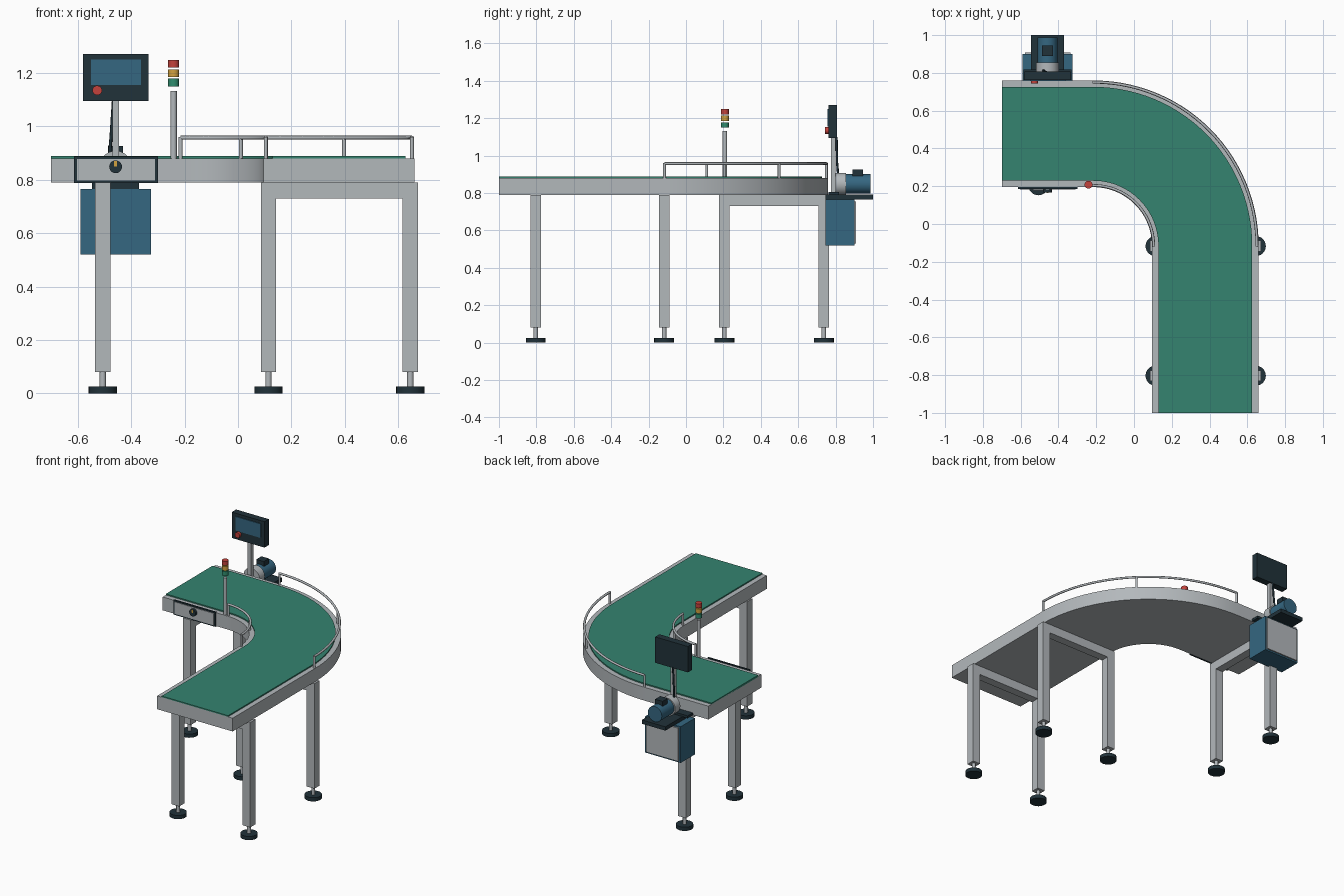
import bpy, bmesh, math
from mathutils import Vector

if "Cube" in bpy.data.objects:
    bpy.data.objects.remove(bpy.data.objects["Cube"])


def material(name, rgb):
    m = bpy.data.materials.new(name)
    m.diffuse_color = (*rgb, 1)
    m.use_nodes = True
    m.node_tree.nodes["Principled BSDF"].inputs["Base Color"].default_value = m.diffuse_color
    return m


STEEL = material("light steel", (0.45, 0.48, 0.50))
BELT = material("belt green", (0.035, 0.23, 0.16))
DARK = material("dark slate", (0.015, 0.032, 0.042))
BLUE = material("machine blue", (0.035, 0.135, 0.22))
RED = material("signal red", (0.55, 0.055, 0.045))
AMBER = material("signal amber", (0.65, 0.36, 0.05))
LAMP = material("signal green", (0.03, 0.27, 0.16))

CX, CY = -0.215, -0.115      # centre of the bend
R_IN, R_OUT = 0.31, 0.875    # frame radii


def finish(name, bm, mat, smooth=False):
    bmesh.ops.recalc_face_normals(bm, faces=bm.faces)
    me = bpy.data.meshes.new(name)
    bm.to_mesh(me)
    bm.free()
    me.materials.append(mat)
    ob = bpy.data.objects.new(name, me)
    bpy.context.collection.objects.link(ob)
    if smooth:
        bpy.ops.object.select_all(action='DESELECT')
        bpy.context.view_layer.objects.active = ob
        ob.select_set(True)
        bpy.ops.object.shade_smooth_by_angle(angle=math.radians(35))
    return ob


def box(name, x, y, z, mat):
    """Box from (min, max) pairs."""
    bm = bmesh.new()
    bmesh.ops.create_cube(bm, size=1)
    for v in bm.verts:
        v.co = [(r[0] + r[1]) / 2 + c * (r[1] - r[0]) for c, r in zip(v.co, (x, y, z))]
    return finish(name, bm, mat)


def rod(name, a, b, r, mat, sides=20):
    """Cylinder from point a to point b."""
    a, b = Vector(a), Vector(b)
    bm = bmesh.new()
    bmesh.ops.create_cone(bm, cap_ends=True, segments=sides, radius1=r, radius2=r,
                          depth=(b - a).length)
    q = (b - a).to_track_quat('Z', 'Y')
    for v in bm.verts:
        v.co = q @ v.co + (a + b) / 2
    return finish(name, bm, mat, True)


def track(r, n=28):
    """Plan line of the L-shaped conveyor at bend radius r."""
    arc = [(CX + r * math.cos(t), CY + r * math.sin(t))
           for t in (math.pi / 2 * i / n for i in range(n + 1))]
    return [(CX + r, -1.0)] + arc + [(-0.7, CY + r)]


def band(name, r0, r1, z0, z1, mat):
    """Rectangular section swept along the conveyor."""
    bm = bmesh.new()
    rings = []
    for p, q in zip(track(r0), track(r1)):
        rings.append([bm.verts.new((*c, z)) for c, z in ((p, z0), (q, z0), (q, z1), (p, z1))])
    for a, b in zip(rings, rings[1:]):
        for i in range(4):
            j = (i + 1) % 4
            bm.faces.new((a[i], a[j], b[j], b[i]))
    bm.faces.new(rings[0])
    bm.faces.new(rings[-1])
    return finish(name, bm, mat, True)


def tube(name, pts, r, mat):
    """Round bar along a list of points."""
    cu = bpy.data.curves.new(name, 'CURVE')
    cu.dimensions = '3D'
    cu.bevel_depth = r
    cu.bevel_resolution = 2
    cu.use_fill_caps = True
    sp = cu.splines.new('POLY')
    sp.points.add(len(pts) - 1)
    for p, c in zip(sp.points, pts):
        p.co = (*c, 1)
    cu.materials.append(mat)
    ob = bpy.data.objects.new(name, cu)
    bpy.context.collection.objects.link(ob)
    return ob


# Conveyor frame and belt
band("conveyor_frame", R_IN, R_OUT, 0.79, 0.88, STEEL)
band("conveyor_belt", R_IN + 0.034, R_OUT - 0.034, 0.875, 0.888, BELT)

# Legs with levelling feet, joined in pairs by cross beams
W = 0.0285


def leg(x, y):
    box("leg", (x - W, x + W), (y - W, y + W), (0.08, 0.79), STEEL)
    rod("foot_stem", (x, y, 0.02), (x, y, 0.085), 0.012, STEEL, 12)
    rod("foot_pad", (x, y, 0), (x, y, 0.025), 0.053, DARK, 24)


for y in (-0.803, -0.117):
    for x in (0.114, 0.645):
        leg(x, y)
    box("cross_beam", (0.114 + W, 0.645 - W), (y - W, y + W), (0.73, 0.79), STEEL)
for y in (0.205, 0.737):
    leg(-0.506, y)
box("cross_beam", (-0.506 - W, -0.506 + W), (0.205 + W, 0.737 - W), (0.73, 0.79), STEEL)

# Guard rails around the bend, each on three posts
for label, r in (("inner", R_IN + 0.009), ("outer", R_OUT - 0.009)):
    tube(label + "_guard_rail", [(x, y, 0.957) for x, y in track(r)[1:-1]], 0.0075, STEEL)
    for deg in (0, 45, 90):
        t = math.radians(deg)
        x, y = CX + r * math.cos(t), CY + r * math.sin(t)
        rod(label + "_guard_post", (x, y, 0.875), (x, y, 0.96), 0.0075, STEEL, 12)

# Switch plate on the inner side
box("switch_plate_border", (-0.613, -0.30), (0.186, 0.196), (0.788, 0.887), DARK)
box("switch_plate", (-0.603, -0.31), (0.182, 0.188), (0.797, 0.878), STEEL)
rod("switch_knob", (-0.458, 0.183, 0.848), (-0.458, 0.166, 0.848), 0.024, DARK)
box("switch_mark", (-0.464, -0.452), (0.163, 0.168), (0.85, 0.87), AMBER)

# Signal tower
TX, TY = -0.241, 0.208
rod("signal_pole", (TX, TY, 0.87), (TX, TY, 1.132), 0.012, STEEL, 16)
for label, z, mat in (("green", 1.149, LAMP), ("amber", 1.184, AMBER), ("red", 1.219, RED)):
    rod(label + "_signal_lamp", (TX, TY, z), (TX, TY, z + 0.029), 0.021, mat)

# Control cabinet and drive mount
MX = -0.458
box("control_cabinet", (-0.59, -0.325), (0.747, 0.90), (0.52, 0.765), BLUE)
box("cabinet_door", (-0.578, -0.337), (0.90, 0.909), (0.53, 0.755), STEEL)
box("motor_base", (MX - 0.088, MX + 0.088), (0.747, 1.0), (0.765, 0.791), DARK)
box("mount_bracket", (-0.585, -0.331), (0.763, 0.818), (0.789, 0.806), DARK)

# Drive motor
rod("motor_flange", (MX, 0.80, 0.848), (MX, 0.855, 0.848), 0.06, STEEL, 28)
rod("motor_body", (MX, 0.852, 0.848), (MX, 0.987, 0.848), 0.052, BLUE, 28)
box("motor_terminal_box", (MX - 0.028, MX + 0.028), (0.89, 0.945), (0.89, 0.926), DARK)

# Operator panel on its post
box("panel_post", (MX - 0.012, MX + 0.012), (0.775, 0.80), (0.79, 1.11), STEEL)
tube("panel_cable", [(-0.482, 0.815, 0.88), (-0.475, 0.808, 0.96), (-0.466, 0.805, 1.10)],
     0.006, DARK)
box("operator_panel", (-0.58, -0.335), (0.762, 0.808), (1.095, 1.27), DARK)
box("panel_screen", (-0.55, -0.363), (0.757, 0.764), (1.155, 1.25), BLUE)
rod("stop_button", (-0.527, 0.764, 1.134), (-0.527, 0.744, 1.134), 0.018, RED)
